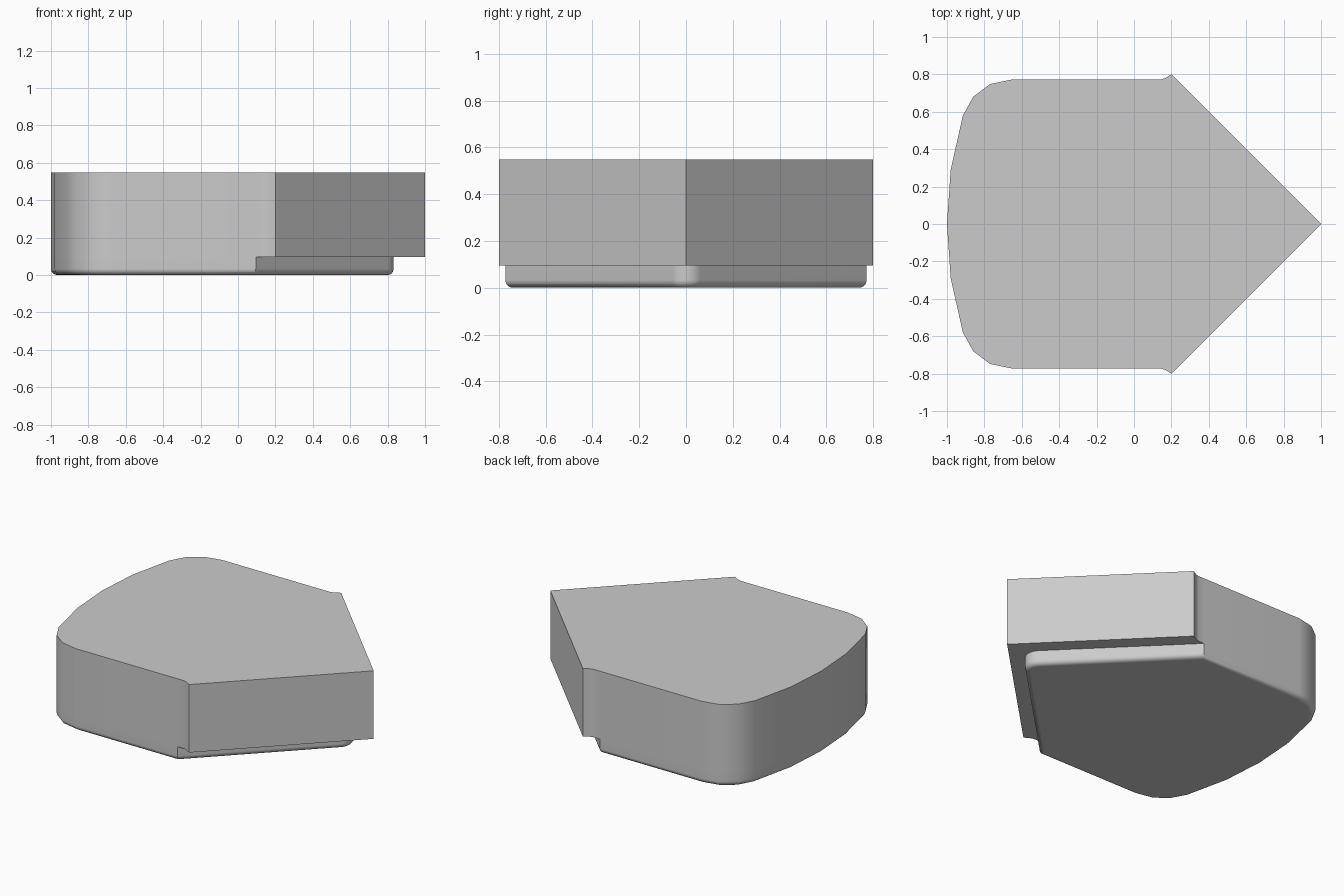
import bpy, bmesh
from math import sin, cos, pi, radians
from mathutils import Vector

if "Cube" in bpy.data.objects:
    bpy.data.objects.remove(bpy.data.objects["Cube"])

HEIGHT, LEDGE, BEVEL, STEPS = 0.548, 0.095, 0.032, 4


def mirrored(half):
    """Half outline (y >= 0, tip to back) mirrored in y: counter-clockwise loop."""
    return half + [(x, -y) for x, y in reversed(half) if y > 1e-6]


# Shared rear outline, from the shoulder round to the back centre
rear = [(0.095, 0.772), (-0.655, 0.772), (-0.77, 0.748), (-0.86, 0.68),
        (-0.915, 0.58), (-0.98, 0.29), (-1.0, 0.0)]
# Overhanging pointed front of the upper block
upper_front = [(1.0, 0.0), (0.2, 0.8), (0.165, 0.779), (0.14, 0.772)]
# Recessed front of the base, with a rounded tip
r = 0.085
cx = 0.867 - r * 2 ** 0.5
base_front = [(cx + r * cos(i * pi / 16), r * sin(i * pi / 16)) for i in range(5)]

base_half, upper_half = base_front + rear, upper_front + rear
base, upper = mirrored(base_half), mirrored(upper_half)


def inset(loop, d):
    """Move every edge of a counter-clockwise loop inward by d."""
    out = []
    for i, p in enumerate(loop):
        a, b, c = Vector(loop[i - 1]), Vector(p), Vector(loop[(i + 1) % len(loop)])
        e, f = (b - a).normalized(), (c - b).normalized()
        n, m = Vector((-e.y, e.x)), Vector((-f.y, f.x))
        out.append(tuple(b + (n + m) * (d / (1 + n.dot(m)))))
    return out


bm = bmesh.new()


def ring(loop, z):
    return [bm.verts.new((x, y, z)) for x, y in loop]


def bridge(low, high):
    n = len(low)
    for i in range(n):
        j = (i + 1) % n
        bm.faces.new((low[i], low[j], high[j], high[i]))


# Base with a rounded bottom edge
rings = []
for k in range(STEPS + 1):
    a = k * pi / 2 / STEPS
    rings.append(ring(inset(base, BEVEL * (1 - sin(a))), BEVEL * (1 - cos(a))))
rings.append(ring(base, LEDGE))
bm.faces.new(list(reversed(rings[0])))
for low, high in zip(rings, rings[1:]):
    bridge(low, high)

# Upper block shares the rear edge of the base
nb, nu = len(base_front), len(upper_front)
shared = len(rear) * 2 - 1
ledge = rings[-1]
front = {i: bm.verts.new((*upper[i], LEDGE))
         for i in range(len(upper)) if not nu <= i < nu + shared}
mid = [front[i] if i in front else ledge[nb + i - nu] for i in range(len(upper))]
top = ring(upper, HEIGHT)
bridge(mid, top)
bm.faces.new(top)

# Underside of the overhang, split down the centre line
side_a = mid[:nu + 1] + list(reversed(ledge[:nb]))
side_b = [mid[0]] + [ledge[0]] + list(reversed(ledge[nb + shared:])) + mid[nu + shared - 1:]
bm.faces.new(side_a)
bm.faces.new(side_b)
bmesh.ops.recalc_face_normals(bm, faces=bm.faces)

mesh = bpy.data.meshes.new("pointed_block")
bm.to_mesh(mesh)
bm.free()
block = bpy.data.objects.new("pointed_block", mesh)
bpy.context.collection.objects.link(block)
bpy.context.view_layer.objects.active = block
block.select_set(True)
bpy.ops.object.shade_smooth_by_angle(angle=radians(32))
weighted = block.modifiers.new("flat_face_normals", 'WEIGHTED_NORMAL')
weighted.keep_sharp = True
